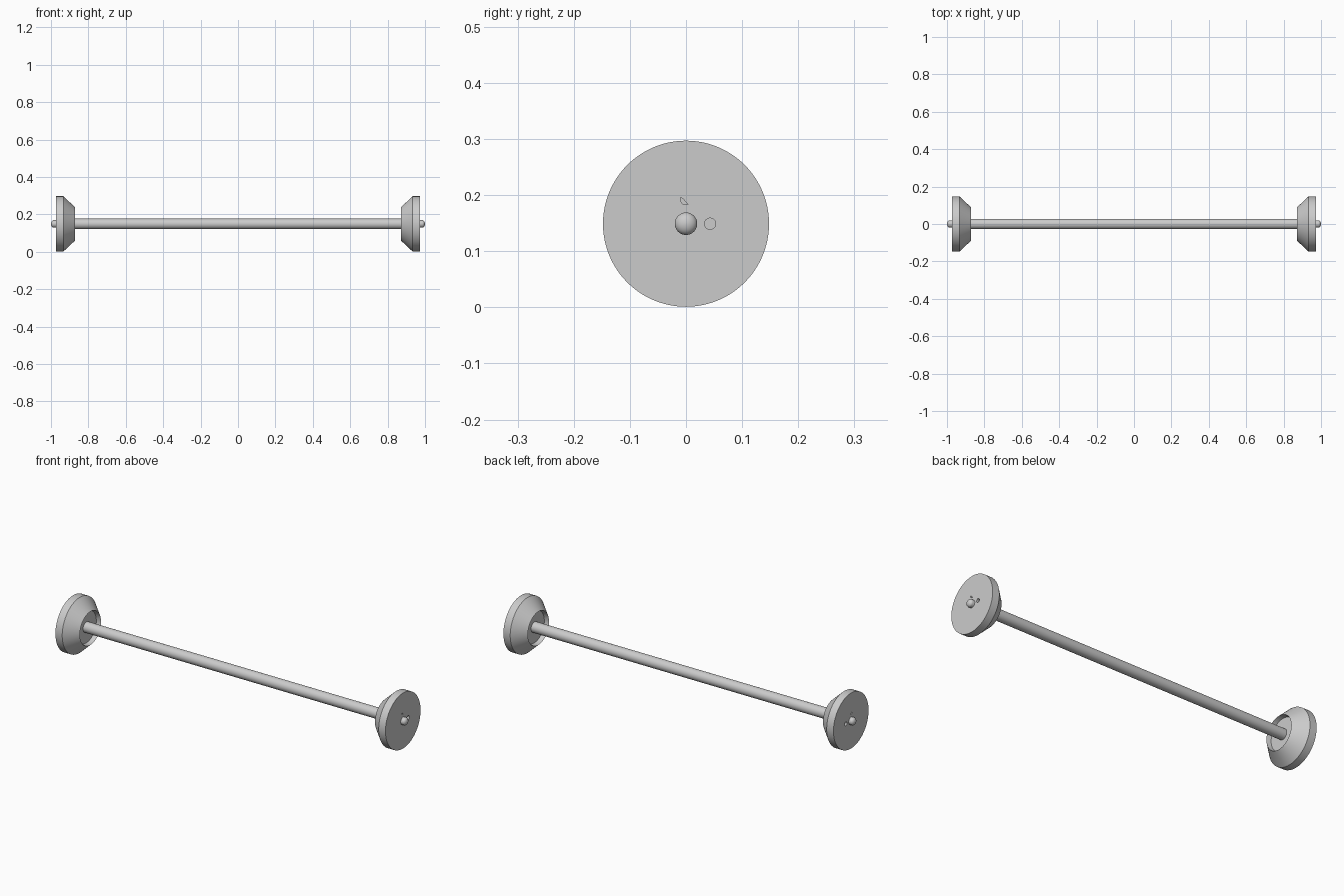
import bpy, math

if "Cube" in bpy.data.objects:
    bpy.data.objects.remove(bpy.data.objects["Cube"])

R = 0.149  # wheel radius and axle height


def mesh_object(name, verts, faces):
    me = bpy.data.meshes.new(name)
    me.from_pydata(verts, [], faces)
    ob = bpy.data.objects.new(name, me)
    bpy.context.collection.objects.link(ob)
    ob.location.z = R
    bpy.ops.object.select_all(action='DESELECT')
    ob.select_set(True)
    bpy.context.view_layer.objects.active = ob
    bpy.ops.object.mode_set(mode='EDIT')
    bpy.ops.mesh.select_all(action='SELECT')
    bpy.ops.mesh.normals_make_consistent(inside=False)
    bpy.ops.object.mode_set(mode='OBJECT')
    return ob


def lathe(name, profile, n):
    """Turn (x, radius) points around the x axis and cap both ends."""
    verts = [(x, r * math.cos(2 * math.pi * i / n), r * math.sin(2 * math.pi * i / n))
             for x, r in profile for i in range(n)]
    faces = [(k * n + i, k * n + (i + 1) % n, (k + 1) * n + (i + 1) % n, (k + 1) * n + i)
             for k in range(len(profile) - 1) for i in range(n)]
    last = (len(profile) - 1) * n
    faces += [tuple(range(n)), tuple(range(last, last + n))]
    ob = mesh_object(name, verts, faces)
    bpy.ops.object.shade_smooth_by_angle(angle=math.radians(32))
    return ob


def prism(name, outline, x0, x1):
    """Extrude a (y, z) outline along x."""
    n = len(outline)
    verts = [(x, y, z) for x in (x0, x1) for y, z in outline]
    faces = [(i, (i + 1) % n, n + (i + 1) % n, n + i) for i in range(n)]
    faces += [tuple(range(n)), tuple(range(n, 2 * n))]
    ob = mesh_object(name, verts, faces)
    ob.hide_render = True
    ob.hide_viewport = True
    return ob


# axle bar
lathe("axle_bar", [(-0.90, 0.028), (0.90, 0.028)], 48)

# wheels: flat outer face, tapered inner side, shallow recess around the bar
wheel = lathe("wheels", [(0.895, 0.084), (0.871, 0.089), (0.934, 0.148),
                         (0.974, 0.148)], 96)

# round hole and small slit in the outer face
hole = prism("hole_cutter", [(0.043 + 0.01 * math.cos(a * math.pi / 12),
                              0.01 * math.sin(a * math.pi / 12)) for a in range(24)],
             0.955, 1.0)
slit = prism("slit_cutter", [(-0.010, 0.047), (-0.010, 0.041), (-0.007, 0.036),
                             (-0.002, 0.034), (0.004, 0.034), (-0.001, 0.039),
                             (-0.005, 0.044)], 0.955, 1.0)
for cutter in (hole, slit):
    m = wheel.modifiers.new(cutter.name, 'BOOLEAN')
    m.operation = 'DIFFERENCE'
    m.solver = 'EXACT'
    m.object = cutter

# domed end pins
dome = [(0.985 + 0.015 * math.sin(t * math.pi / 16), 0.02 * math.cos(t * math.pi / 16))
        for t in range(8)]
pins = lathe("end_pins", [(0.965, 0.02)] + dome + [(1.0, 0.0008)], 32)

for ob in (wheel, pins):
    ob.modifiers.new("mirror", 'MIRROR').use_axis = (True, False, False)
